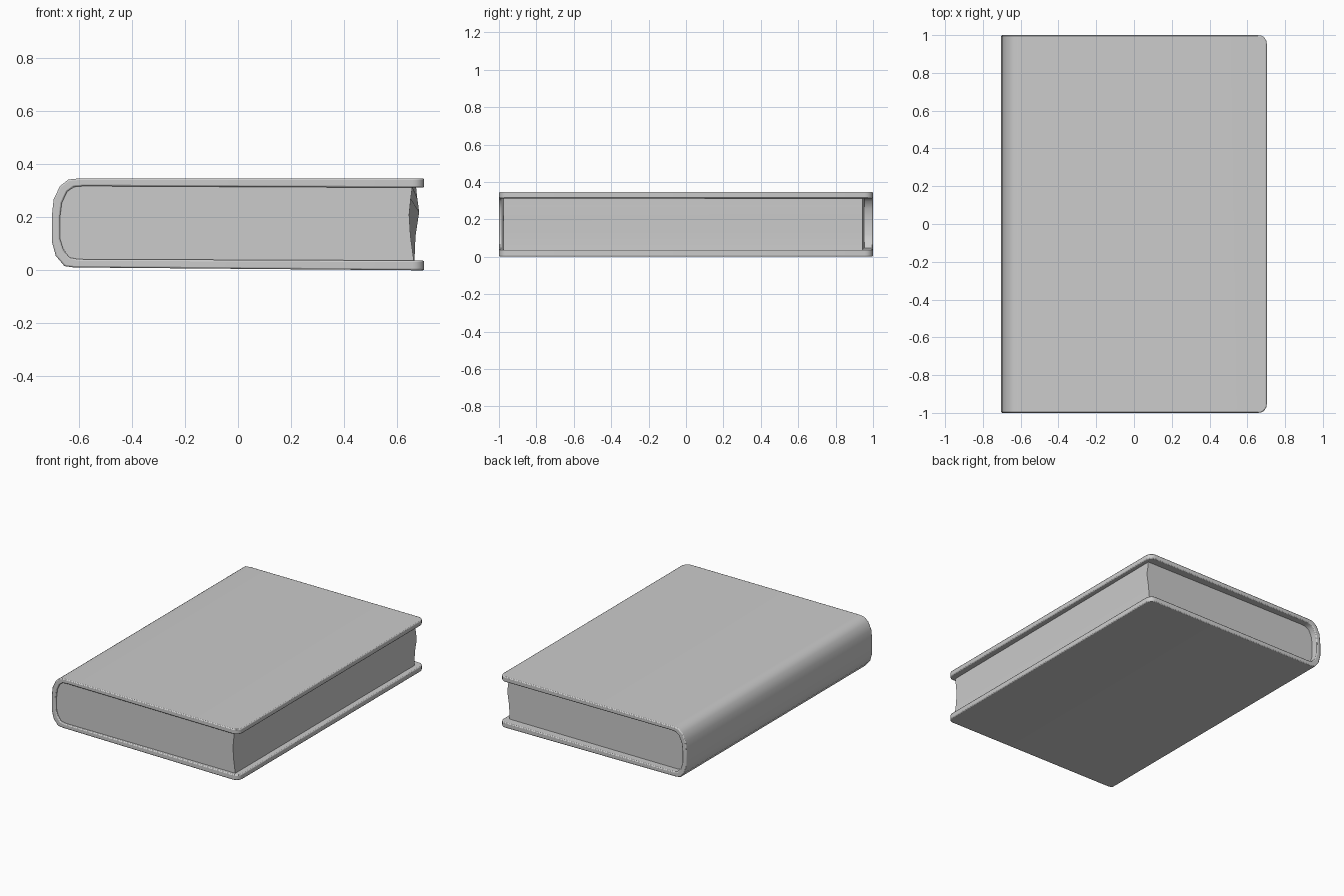
import bpy, bmesh

if "Cube" in bpy.data.objects:
    bpy.data.objects.remove(bpy.data.objects["Cube"])


def loft(name, front, back, y_front, y_back):
    """Join two matching x-z outlines; y_front / y_back give y for each x."""
    bm = bmesh.new()
    a = [bm.verts.new((x, y_front(x), z)) for x, z in front]
    b = [bm.verts.new((x, y_back(x), z)) for x, z in back]
    n = len(a)
    bm.faces.new(a)
    bm.faces.new(b[::-1])
    for i in range(n):
        j = (i + 1) % n
        bm.faces.new((a[i], b[i], b[j], a[j]))
    bmesh.ops.recalc_face_normals(bm, faces=bm.faces)
    return bm


def finish(name, bm):
    mesh = bpy.data.meshes.new(name)
    bm.to_mesh(mesh)
    bm.free()
    ob = bpy.data.objects.new(name, mesh)
    bpy.context.collection.objects.link(ob)
    bpy.ops.object.select_all(action='DESELECT')
    ob.select_set(True)
    bpy.context.view_layer.objects.active = ob
    bpy.ops.object.shade_smooth_by_angle(angle=0.65)
    return ob


# Cover: C-shaped section, boards joined by a rounded spine
outer = [(0.703, 0.347), (-0.60, 0.347), (-0.64, 0.343), (-0.672, 0.318),
         (-0.696, 0.268), (-0.703, 0.20), (-0.703, 0.11), (-0.688, 0.055),
         (-0.655, 0.016), (-0.62, 0.011), (0.703, 0.0)]
inner = [(0.703, 0.037), (-0.60, 0.042), (-0.635, 0.048), (-0.658, 0.075),
         (-0.672, 0.12), (-0.672, 0.20), (-0.665, 0.255), (-0.645, 0.297),
         (-0.62, 0.315), (-0.585, 0.318), (0.703, 0.312)]
section = outer + inner
bm = loft("cover", section, section, lambda x: -1.0, lambda x: 1.0)

# Round the board corners on the opening side
corners = [e for e in bm.edges
           if all(v.co.x > 0.7 for v in e.verts)
           and abs(e.verts[0].co.y - e.verts[1].co.y) < 0.01
           and abs(e.verts[0].co.z - e.verts[1].co.z) < 0.1]
bmesh.ops.bevel(bm, geom=corners, offset=0.045, segments=5, profile=0.5,
                affect='EDGES')
cover = finish("cover", bm)
bev = cover.modifiers.new("soft_edges", 'BEVEL')
bev.width = 0.006
bev.segments = 2
bev.limit_method = 'ANGLE'
bev.angle_limit = 0.8

# Page block: fore edge hollow at the front end, slightly bulged at the back end
spine_side = [(-0.60, 0.038), (-0.64, 0.05), (-0.665, 0.09), (-0.675, 0.14),
              (-0.675, 0.20), (-0.667, 0.26), (-0.645, 0.302), (-0.60, 0.322)]
fore_front = [(0.658, 0.316), (0.652, 0.27), (0.646, 0.21), (0.651, 0.13),
              (0.664, 0.033)]
fore_back = [(0.672, 0.316), (0.677, 0.27), (0.684, 0.22), (0.670, 0.13),
             (0.666, 0.033)]
bm = loft("pages", spine_side + fore_front, spine_side + fore_back,
          lambda x: -0.982 + 0.008 * x, lambda x: 0.948 - 0.008 * x)
finish("pages", bm)
